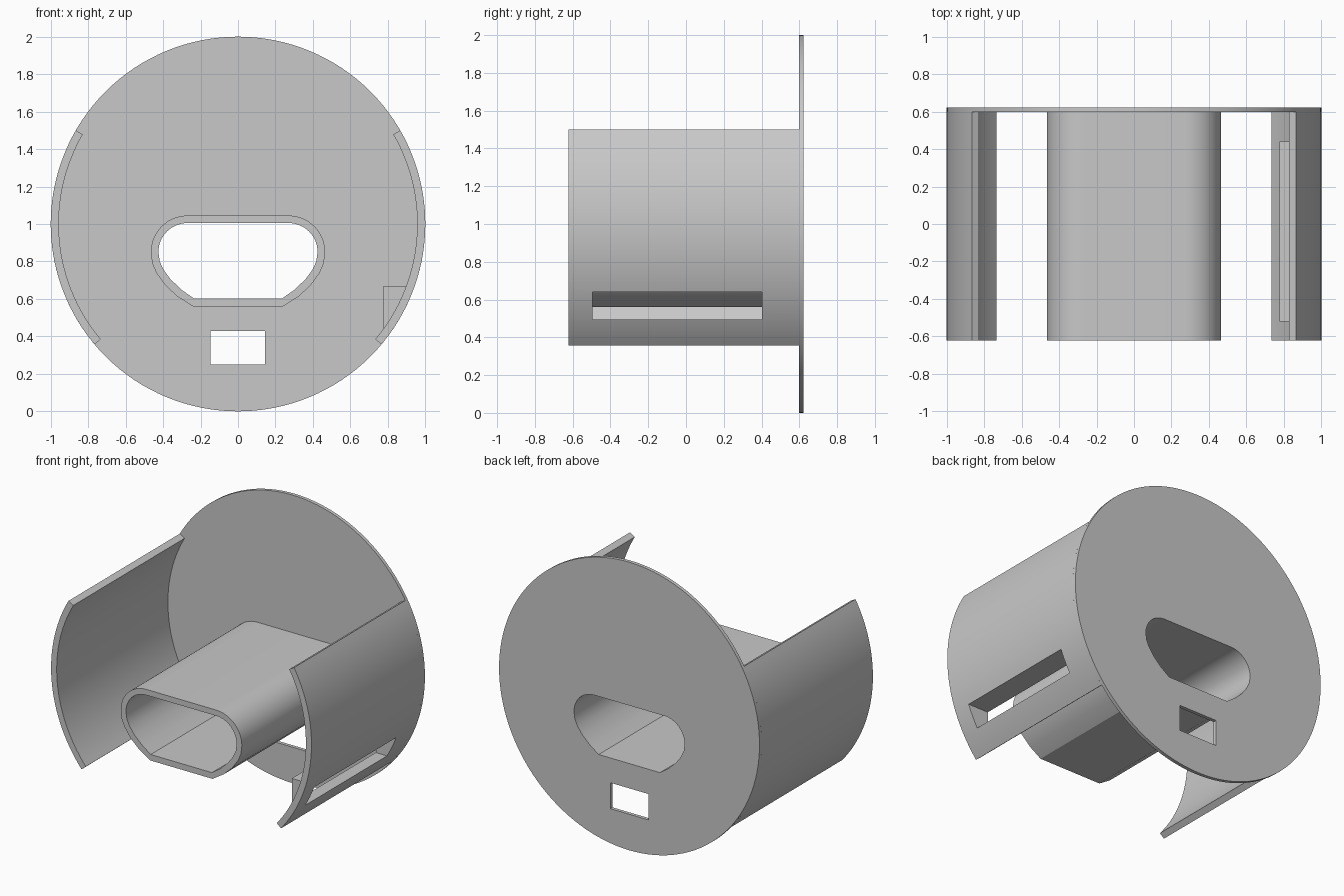
import bpy, bmesh
from math import sin, cos, radians, asin, acos, degrees

if "Cube" in bpy.data.objects:
    bpy.data.objects.remove(bpy.data.objects["Cube"])

grey = bpy.data.materials.new("plain_grey")
grey.use_nodes = True
colour = (0.58, 0.58, 0.58, 1)
grey.diffuse_color = colour
grey.node_tree.nodes["Principled BSDF"].inputs["Base Color"].default_value = colour

FRONT, PLATE, BACK = -0.622, 0.598, 0.622
OUTER, INNER = 1.0, 0.957


def arc(cx, cz, r, a0, a1, n):
    """Points on an arc in the xz plane, angles in degrees."""
    steps = [radians(a0 + (a1 - a0) * i / n) for i in range(n + 1)]
    return [(cx + r * cos(a), cz + r * sin(a)) for a in steps]


def rect(x0, x1, z0, z1):
    return [(x0, z0), (x1, z0), (x1, z1), (x0, z1)]


def prism(name, profile, y0, y1):
    """Extrude an xz profile along y."""
    bm = bmesh.new()
    face = bm.faces.new([bm.verts.new((x, y0, z)) for x, z in profile])
    out = bmesh.ops.extrude_face_region(bm, geom=[face])
    moved = [v for v in out["geom"] if isinstance(v, bmesh.types.BMVert)]
    bmesh.ops.translate(bm, verts=moved, vec=(0, y1 - y0, 0))
    bmesh.ops.recalc_face_normals(bm, faces=bm.faces[:])
    mesh = bpy.data.meshes.new(name)
    bm.to_mesh(mesh)
    bm.free()
    mesh.materials.append(grey)
    obj = bpy.data.objects.new(name, mesh)
    bpy.context.collection.objects.link(obj)
    return obj


def activate(obj):
    bpy.ops.object.select_all(action="DESELECT")
    obj.select_set(True)
    bpy.context.view_layer.objects.active = obj


def cut(obj, profile, y0, y1):
    cutter = prism("cutter", profile, y0, y1)
    cutter.hide_render = True
    mod = obj.modifiers.new("cut", "BOOLEAN")
    mod.operation, mod.solver, mod.object = "DIFFERENCE", "EXACT", cutter
    activate(obj)
    bpy.ops.object.modifier_apply(modifier=mod.name)
    bpy.data.objects.remove(cutter)


def duct_profile(r, bottom, lower):
    """Flat top, round shoulders and sides tapering to a flat floor."""
    right = [(lower[-1][0], bottom)] + lower[-2::-1] + arc(0.27, 0.85, r, 0, 90, 14)
    return right + [(-x, z) for x, z in reversed(right)]


bore = duct_profile(0.155, 0.602,
                    [(0.418, 0.8), (0.397, 0.755), (0.36, 0.705), (0.30, 0.648), (0.235, 0.602)])
shell = duct_profile(0.195, 0.56,
                     [(0.458, 0.79), (0.435, 0.738), (0.39, 0.675), (0.325, 0.614), (0.24, 0.56)])

# Round back plate with duct opening and small window
plate = prism("back_plate", arc(0, 1, OUTER, 0, 360, 128)[:-1], PLATE, BACK)
cut(plate, bore, PLATE - 0.1, BACK + 0.1)
cut(plate, rect(-0.148, 0.145, 0.25, 0.43), PLATE - 0.1, BACK + 0.1)

# Hollow central duct
duct = prism("central_duct", shell, FRONT, PLATE)
cut(duct, bore, FRONT - 0.1, PLATE + 0.1)

# Curved side walls
wall_profile = arc(0, 1, OUTER, -40, 30, 30) + arc(0, 1, INNER, 30, -40, 30)
left_wall = prism("left_wall", wall_profile, FRONT, PLATE)
right_wall = prism("right_wall", [(-x, z) for x, z in wall_profile], FRONT, PLATE)

# Slotted boss filling the inside of the left wall
mid, face_x, top = 0.965, 0.777, 0.668
boss_profile = [(face_x, top)] + arc(
    0, 1, mid, degrees(asin((top - 1) / mid)), -degrees(acos(face_x / mid)), 10)
boss = prism("slot_boss", boss_profile, -0.52, 0.44)
for part in (left_wall, boss):
    cut(part, rect(0.6, 1.2, 0.495, 0.64), -0.495, 0.402)

# Smooth curved faces, keep edges sharp
for part in (plate, duct, left_wall, right_wall, boss):
    activate(part)
    bpy.ops.object.shade_smooth_by_angle(angle=radians(25))
